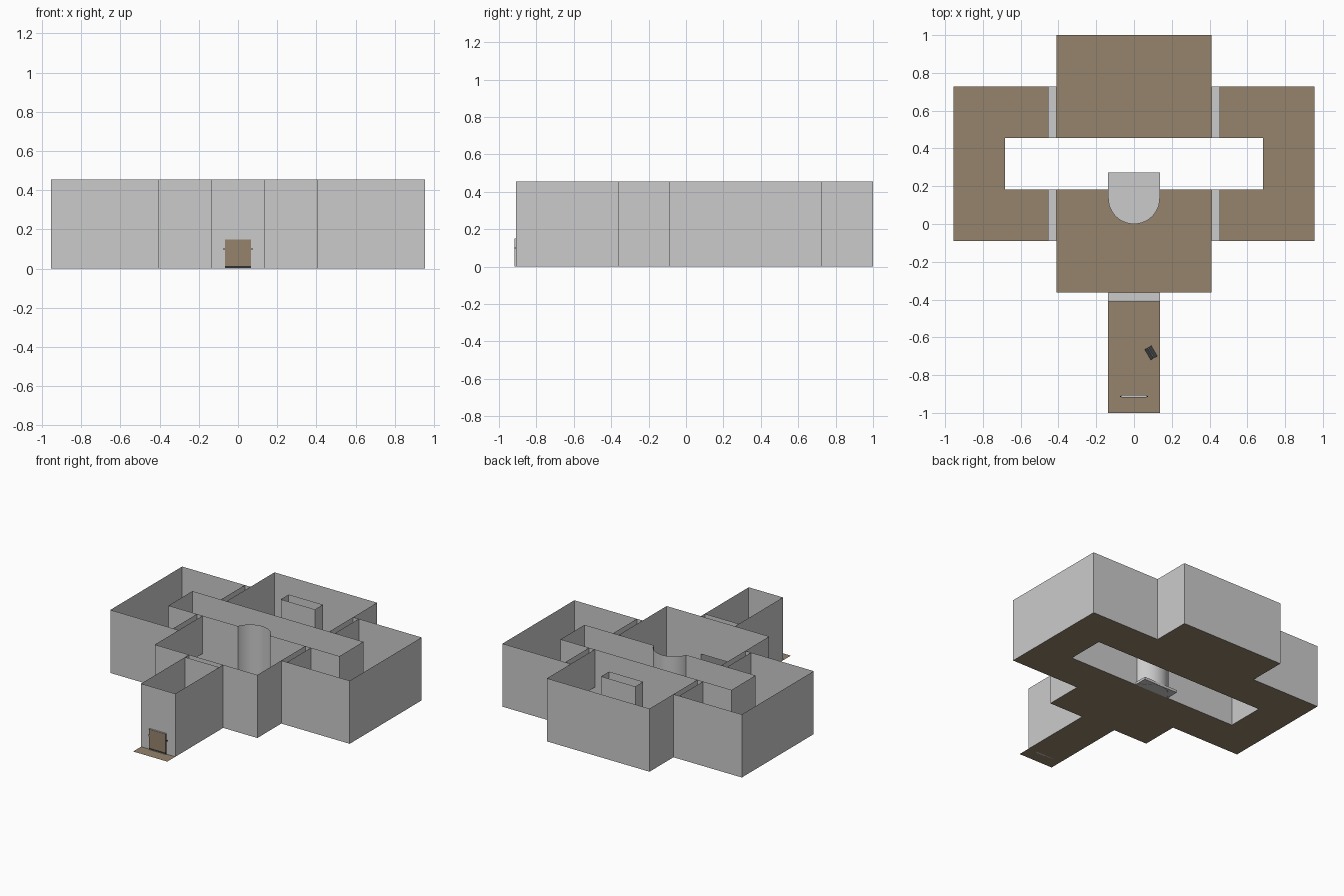
import bpy, bmesh, math
from mathutils import Matrix

if "Cube" in bpy.data.objects:
    bpy.data.objects.remove(bpy.data.objects["Cube"])

U = 1 / 11          # plan module
H = 5 * U           # wall height
DOOR = 2 * U        # passage height


def mat(name, c):
    m = bpy.data.materials.new(name)
    m.diffuse_color = (*c, 1)
    m.use_nodes = True
    m.node_tree.nodes["Principled BSDF"].inputs["Base Color"].default_value = m.diffuse_color
    return m


GREY = mat("plaster_grey", (0.6, 0.6, 0.6))
BROWN = mat("floor_brown", (0.30, 0.23, 0.15))
DARK = mat("dark_trim", (0.03, 0.03, 0.03))
SLATE = mat("slate", (0.16, 0.17, 0.19))


def finish(bm, name, m):
    bmesh.ops.remove_doubles(bm, verts=bm.verts, dist=1e-5)
    me = bpy.data.meshes.new(name)
    bm.to_mesh(me)
    bm.free()
    me.materials.append(m)
    ob = bpy.data.objects.new(name, me)
    bpy.context.collection.objects.link(ob)
    return ob


def quad(bm, pts):
    return bm.faces.new([bm.verts.new(p) for p in pts])


def walls(name, pts, z0=0, z1=H, closed=True):
    """Thin wall sheet along a plan path given in modules."""
    bm = bmesh.new()
    n = len(pts)
    for i in range(n if closed else n - 1):
        (ax, ay), (bx, by) = pts[i], pts[(i + 1) % n]
        quad(bm, [(ax * U, ay * U, z0), (bx * U, by * U, z0),
                  (bx * U, by * U, z1), (ax * U, ay * U, z1)])
    return finish(bm, name, GREY)


def box(name, x0, x1, y0, y1, z0, z1, m):
    bm = bmesh.new()
    bmesh.ops.create_cube(bm, size=1)
    for v in bm.verts:
        v.co = ((x0 + x1) / 2 + v.co.x * (x1 - x0), (y0 + y1) / 2 + v.co.y * (y1 - y0),
                (z0 + z1) / 2 + v.co.z * (z1 - z0))
    return finish(bm, name, m)


# floor, rectangles in modules (x0, x1, y0, y1) around the open courtyard
bm = bmesh.new()
for x0, x1, y0, y1 in [(-1.5, 1.5, -11, -4), (-4.5, 4.5, -4, -1), (-10.5, 10.5, -1, 2),
                       (-10.5, -7.5, 2, 5), (7.5, 10.5, 2, 5), (-10.5, 10.5, 5, 8),
                       (-4.5, 4.5, 8, 11)]:
    quad(bm, [(x0 * U, y0 * U, 0), (x1 * U, y0 * U, 0), (x1 * U, y1 * U, 0), (x0 * U, y1 * U, 0)])
finish(bm, "floor", BROWN)

# outer walls: right half outline, mirrored
half = [(1.5, -10), (1.5, -4), (4.5, -4), (4.5, -1), (10.5, -1), (10.5, 8), (4.5, 8), (4.5, 11)]
walls("outer_walls", half + [(-x, y) for x, y in reversed(half)])

# courtyard walls with a round apse in the front side
a0 = math.asin(0.5 / 1.5)
arc = [(1.5 * math.cos(a0 + (math.pi - 2 * a0) * i / 24),
        1.5 + 1.5 * math.sin(a0 + (math.pi - 2 * a0) * i / 24)) for i in range(25)]
court = walls("courtyard_walls", [(7.5, 5), (7.5, 2)] + arc + [(-7.5, 2), (-7.5, 5)])
bpy.context.view_layer.objects.active = court
court.select_set(True)
bpy.ops.object.shade_smooth_by_angle(angle=math.radians(30))

# apse platform: round front, square back
bm = bmesh.new()
d = [(1.5 * math.cos(math.pi + math.pi * i / 24), 1.5 + 1.5 * math.sin(math.pi + math.pi * i / 24))
     for i in range(25)] + [(1.5, 3), (-1.5, 3)]
f = bm.faces.new([bm.verts.new((x * U, y * U, 0.002)) for x, y in d])
r = bmesh.ops.extrude_face_region(bm, geom=[f])
for v in r["geom"]:
    if isinstance(v, bmesh.types.BMVert):
        v.co.z = 0.02
bmesh.ops.recalc_face_normals(bm, faces=bm.faces)
finish(bm, "apse_platform", GREY)

# hollow pillar in the back room
walls("back_room_pillar", [(-1.5, 7.5), (1.5, 7.5), (1.5, 8.5), (-1.5, 8.5)])

# walls above the passages, with the passage ceiling between them
for s, side in ((-1, "left"), (1, "right")):
    for y0, where in ((-1, "front"), (5, "back")):
        for x in (4.5, 5):
            walls(f"{side}_{where}_over_passage", [(s * x, y0), (s * x, y0 + 3)], DOOR, H, False)
        bm = bmesh.new()
        quad(bm, [(s * x * U, y * U, DOOR) for x, y in
                  ((4.5, y0), (5, y0), (5, y0 + 3), (4.5, y0 + 3))])
        finish(bm, f"{side}_{where}_passage_ceiling", GREY)
for y in (-4, -4.5):
    walls("entry_over_passage", [(-1.5, y), (1.5, y)], DOOR, H, False)
bm = bmesh.new()
quad(bm, [(x * U, y * U, DOOR) for x, y in ((-1.5, -4.5), (1.5, -4.5), (1.5, -4), (-1.5, -4))])
finish(bm, "entry_passage_ceiling", GREY)

# front door
box("door_frame", -0.068, 0.068, -0.916, -0.905, 0, 0.15, GREY)
box("door_panel", -0.066, 0.066, -0.918, -0.916, 0.014, 0.148, BROWN)
box("door_threshold", -0.066, 0.066, -0.918, -0.916, 0.004, 0.014, DARK)
for s in (-1, 1):
    box("door_hinge", s * 0.071 - 0.003, s * 0.071 + 0.003, -0.916, -0.911, 0.095, 0.105, DARK)

# small folding stand in the entry hall
bm = bmesh.new()
M = Matrix.Translation((0.09, -0.682, 0)) @ Matrix.Rotation(math.radians(30), 4, 'Z')
for s in (-1, 1):
    quad(bm, [M @ p for p in (Matrix.Translation((s * 0.02, -0.032, 0.001)).translation,
                              Matrix.Translation((s * 0.02, 0.032, 0.001)).translation,
                              Matrix.Translation((s * 0.003, 0.032, 0.06)).translation,
                              Matrix.Translation((s * 0.003, -0.032, 0.06)).translation)])
quad(bm, [M @ Matrix.Translation(p).translation for p in
          ((-0.003, -0.032, 0.06), (0.003, -0.032, 0.06), (0.003, 0.032, 0.06), (-0.003, 0.032, 0.06))])
finish(bm, "folding_stand", SLATE)
